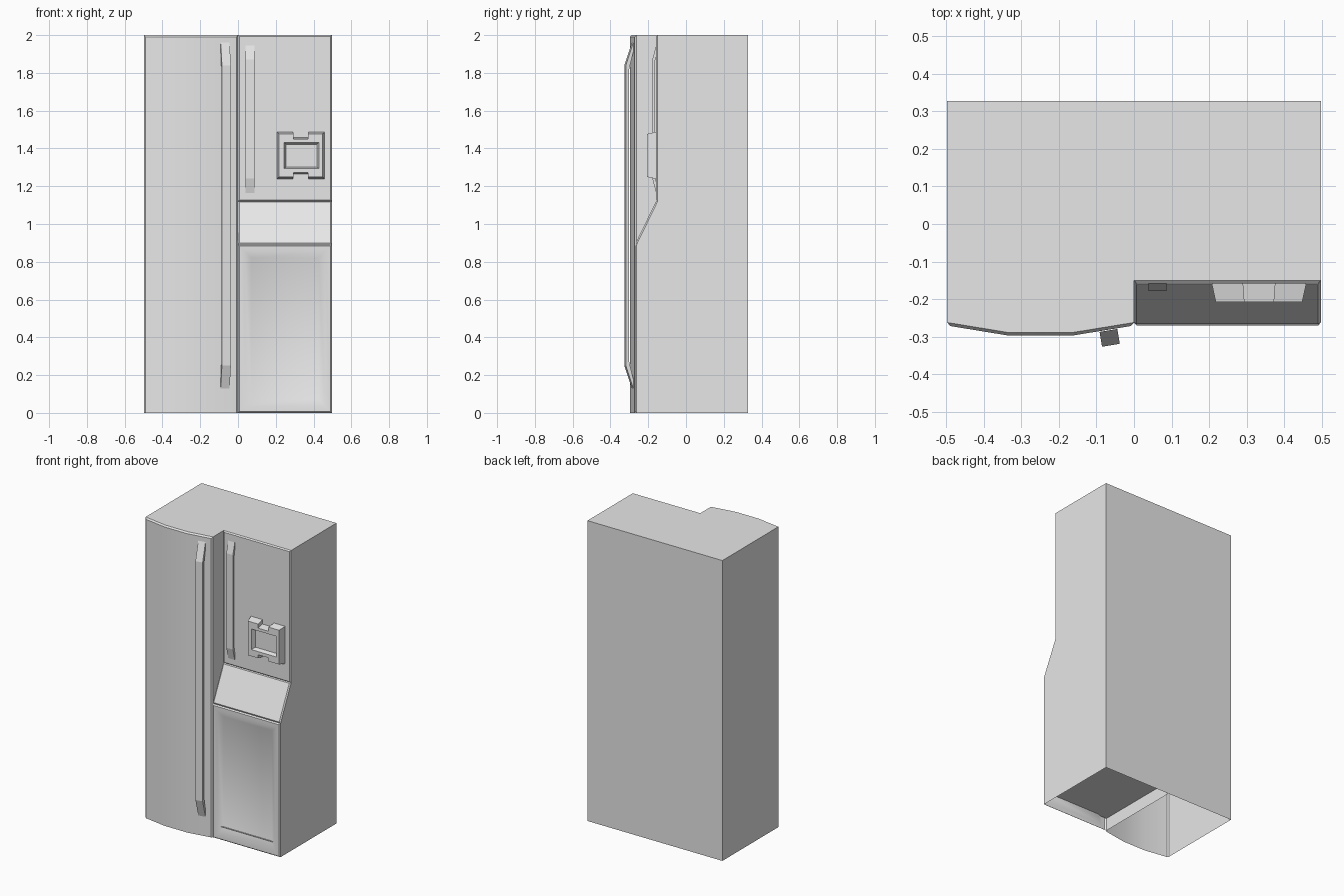
import bpy, bmesh, math
from mathutils import Vector

cube = bpy.data.objects.get("Cube")
if cube:
    bpy.data.objects.remove(cube, do_unlink=True)

grey = bpy.data.materials.new("light_grey")
grey.use_nodes = True
colour = (0.8, 0.8, 0.8, 1)
grey.diffuse_color = colour
grey.node_tree.nodes["Principled BSDF"].inputs["Base Color"].default_value = colour

W, H, BACK = 0.497, 2.0, 0.327


def prism(points, offset, taper=1.0):
    """Closed prism from an outline; the far end may be scaled about its centre."""
    bm = bmesh.new()
    base = bm.faces.new([bm.verts.new(p) for p in points])
    ext = bmesh.ops.extrude_face_region(bm, geom=[base], use_keep_orig=True)
    far = [v for v in ext["geom"] if isinstance(v, bmesh.types.BMVert)]
    lo = Vector([min(v.co[i] for v in far) for i in range(3)])
    hi = Vector([max(v.co[i] for v in far) for i in range(3)])
    mid = (lo + hi) / 2
    for v in far:
        v.co = mid + (v.co - mid) * taper + Vector(offset)
    bmesh.ops.recalc_face_normals(bm, faces=bm.faces)
    return bm


def finish(bm, name):
    mesh = bpy.data.meshes.new(name)
    bm.to_mesh(mesh)
    bm.free()
    mesh.materials.append(grey)
    obj = bpy.data.objects.new(name, mesh)
    bpy.context.collection.objects.link(obj)
    return obj


def smooth(obj):
    bpy.ops.object.select_all(action='DESELECT')
    obj.select_set(True)
    bpy.context.view_layer.objects.active = obj
    bpy.ops.object.shade_smooth_by_angle(angle=math.radians(28))


def open_bottom(bm):
    bm.normal_update()
    floor = [f for f in bm.faces if f.normal.z < -0.9]
    bmesh.ops.delete(bm, geom=floor, context='FACES_ONLY')


def front_faces(bm):
    bm.normal_update()
    return [f for f in bm.faces if f.normal.y < -0.5]


# Tall bowed door with its half of the cabinet
outline = [(-W, BACK), (-W, -0.262), (-0.332, -0.289),
           (-0.166, -0.289), (0, -0.262), (0, BACK)]
bm = prism([(x, y, 0) for x, y in outline], (0, 0, H))
open_bottom(bm)
bmesh.ops.inset_region(bm, faces=front_faces(bm), thickness=0.01, depth=0.008,
                       use_even_offset=True)
smooth(finish(bm, "bowed_door_cabinet"))

# Stepped half of the cabinet with three raised front panels
profile = [(BACK, 0), (BACK, H), (-0.15, H), (-0.15, 1.12), (-0.262, 0.89), (-0.262, 0)]
bm = prism([(0, y, z) for y, z in profile], (W, 0, 0))
open_bottom(bm)
panels = front_faces(bm)
bmesh.ops.inset_individual(bm, faces=panels, thickness=0.01, depth=0.008)
lower = min(panels, key=lambda f: f.calc_center_median().z)
# Shallow dished centre in the lower door
for thickness, depth in ((0.04, 0), (0.05, -0.018)):
    bmesh.ops.inset_individual(bm, faces=[lower], thickness=thickness, depth=depth)
smooth(finish(bm, "stepped_cabinet"))

# Recessed base plate
bm = bmesh.new()
bm.faces.new([bm.verts.new((x, y, 0.085)) for x, y in
              ((0, BACK), (W, BACK), (W, -0.262), (0, -0.262))])
finish(bm, "base_plate")


# Bowed bar handles
def handle(name, location, z0, z1, depth, bar, ramp, turn=0):
    inner = depth - bar
    side = [(0, z0), (-depth, z0 + ramp), (-depth, z1 - ramp), (0, z1),
            (0, z1 - 0.05), (-inner, z1 - ramp - 0.02),
            (-inner, z0 + ramp + 0.02), (0, z0 + 0.05)]
    obj = finish(prism([(-0.024, y, z) for y, z in side], (0.048, 0, 0)), name)
    obj.location = (*location, 0)
    obj.rotation_euler.z = math.radians(turn)


handle("long_handle", (-0.068, -0.283), 0.13, 1.96, 0.04, 0.018, 0.12, 9.5)
handle("short_handle", (0.063, -0.157), 1.16, 1.95, 0.021, 0.012, 0.08)

# Dispenser block, notched above and below
x0, x1, z0, z1 = 0.206, 0.459, 1.238, 1.488
n0, n1 = 0.29, 0.375
outline = [(x0, z0), (n0, z0), (n0, z0 + 0.025), (n1, z0 + 0.025), (n1, z0), (x1, z0),
           (x1, z1), (n1, z1), (n1, z1 - 0.03), (n0, z1 - 0.03), (n0, z1), (x0, z1)]
block = finish(prism([(x, -0.155, z) for x, z in outline], (0, -0.052, 0), 0.91), "dispenser")

# Window hollow in the dispenser
window = [(0.255, 1.302), (0.417, 1.302), (0.417, 1.422), (0.255, 1.422)]
cutter = finish(prism([(x, -0.18, z) for x, z in window], (0, -0.03, 0), 1.16), "window_cutter")
cutter.hide_render = True
cut = block.modifiers.new("window", 'BOOLEAN')
cut.operation = 'DIFFERENCE'
cut.object = cutter
bpy.ops.object.select_all(action='DESELECT')
block.select_set(True)
bpy.context.view_layer.objects.active = block
bpy.ops.object.modifier_apply(modifier=cut.name)
bpy.data.objects.remove(cutter, do_unlink=True)
